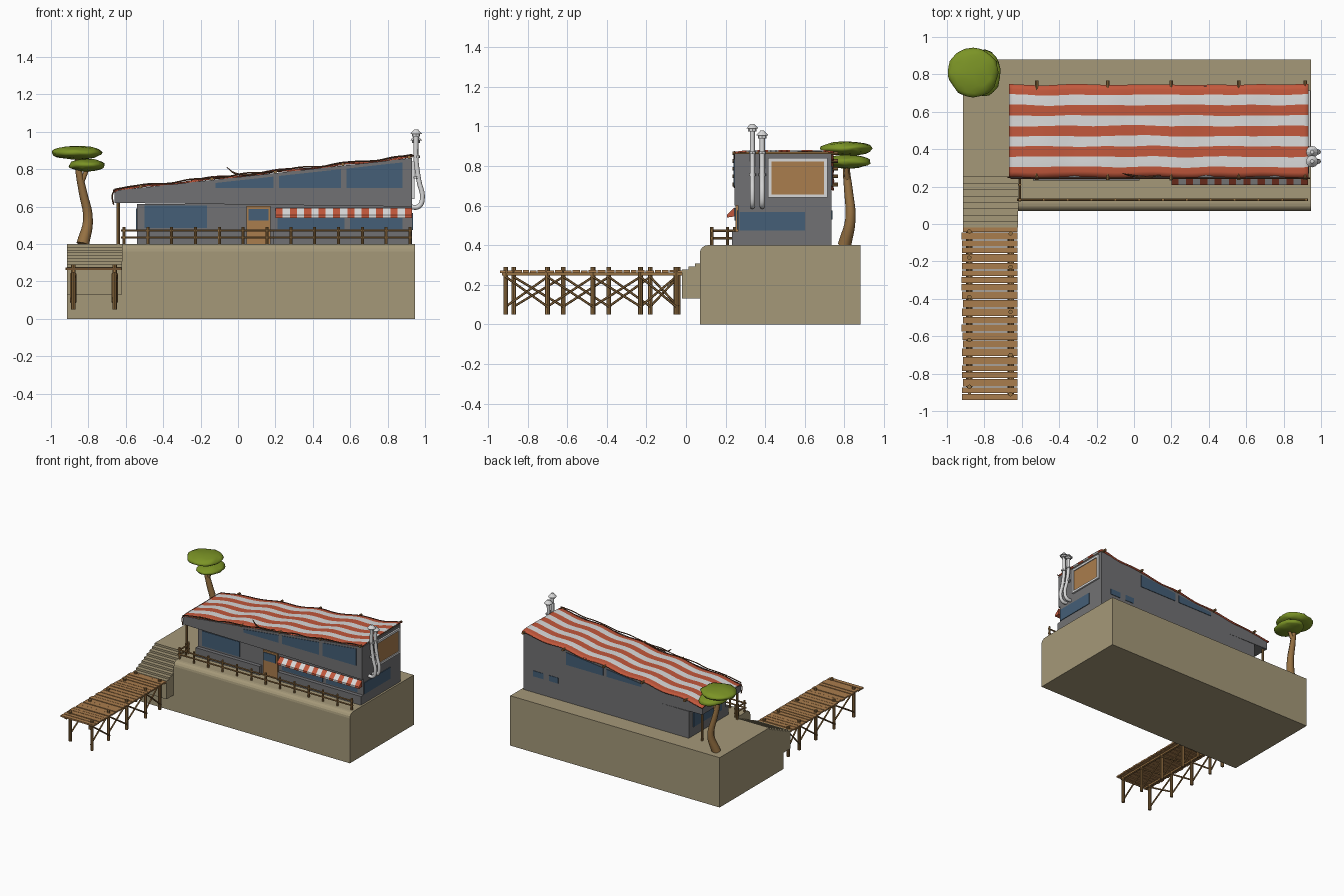
import bpy, bmesh, math, random
from mathutils import Vector, Matrix, noise

random.seed(4)
if "Cube" in bpy.data.objects:
    bpy.data.objects.remove(bpy.data.objects["Cube"])


def material(name, rgb):
    linear = [(c / 255) ** 2.2 for c in rgb] + [1]
    m = bpy.data.materials.new(name)
    m.use_nodes = True
    m.diffuse_color = linear
    m.node_tree.nodes["Principled BSDF"].inputs["Base Color"].default_value = linear
    return m


sand = material("sand", (163, 151, 120))
grey = material("wall grey", (113, 113, 115))
glass = material("window blue", (70, 95, 118))
red = material("canvas red", (192, 88, 62))
white = material("canvas white", (216, 216, 216))
plank_wood = material("plank wood", (168, 124, 78))
post_wood = material("post wood", (148, 112, 68))
dark_wood = material("dark wood", (98, 66, 46))
leaf = material("leaf green", (122, 146, 42))


# Shape helpers
def finish(name, bm, *mats, smooth=False):
    bmesh.ops.recalc_face_normals(bm, faces=bm.faces)
    mesh = bpy.data.meshes.new(name)
    bm.to_mesh(mesh)
    bm.free()
    for m in mats:
        mesh.materials.append(m)
    ob = bpy.data.objects.new(name, mesh)
    bpy.context.collection.objects.link(ob)
    if smooth:
        mesh.shade_smooth()
    return ob


def box(bm, x, y, z):
    size = Matrix.Diagonal((x[1] - x[0], y[1] - y[0], z[1] - z[0], 1))
    centre = Vector((sum(x), sum(y), sum(z))) / 2
    bmesh.ops.create_cube(bm, size=1, matrix=Matrix.Translation(centre) @ size)


def prism(bm, points, axis, lo, hi, index=0):
    def place(p, d):
        return (d, p[0], p[1]) if axis == "x" else (p[0], d, p[1])
    a, b = ([bm.verts.new(place(p, d)) for p in points] for d in (lo, hi))
    faces = [bm.faces.new(a), bm.faces.new(b[::-1])]
    for i in range(len(points)):
        j = (i + 1) % len(points)
        faces.append(bm.faces.new((a[i], b[i], b[j], a[j])))
    for f in faces:
        f.material_index = index


def rod(bm, a, b, r, r2=None, sides=8):
    a, b = Vector(a), Vector(b)
    turn = (b - a).to_track_quat("Z", "Y").to_matrix().to_4x4()
    bmesh.ops.create_cone(bm, cap_ends=True, segments=sides, radius1=r,
                          radius2=r if r2 is None else r2, depth=(b - a).length,
                          matrix=Matrix.Translation((a + b) / 2) @ turn)


def tube(name, points, radii, mat):
    curve = bpy.data.curves.new(name, "CURVE")
    curve.dimensions = "3D"
    curve.bevel_depth, curve.bevel_resolution = 1, 2
    curve.use_fill_caps = True
    curve.resolution_u = 5
    sp = curve.splines.new("BEZIER")
    sp.bezier_points.add(len(points) - 1)
    for bp, p, r in zip(sp.bezier_points, points, radii):
        bp.co, bp.radius = p, r
        bp.handle_left_type = bp.handle_right_type = "AUTO"
    curve.materials.append(mat)
    ob = bpy.data.objects.new(name, curve)
    bpy.context.collection.objects.link(ob)


# Ground block with a flight of steps at its left front
bm = bmesh.new()
front = [(0.07 + 0.04 * (1 - math.sin(t)), 0.36 + 0.04 * (1 - math.cos(t)))
         for t in (math.pi / 2 * k / 4 for k in range(5))]
front = [(0.11 - 0.04 * math.cos(t), 0.36 + 0.04 * math.sin(t))
         for t in (math.pi / 2 * k / 4 for k in range(5))]
prism(bm, [(0.88, 0), (0.88, 0.4)] + front[::-1] + [(0.07, 0)], "x", -0.62, 0.945)
finish("ground_block", bm, sand)
bm = bmesh.new()
steps = []
for i in range(8):
    y = 0.25 - 0.034 * i
    steps += [(y, 0.4 - 0.0155 * i), (y, 0.4 - 0.0155 * (i + 1))]
prism(bm, [(0.88, 0), (0.88, 0.4)] + steps
      + [(-0.02, 0.276), (-0.02, 0.13), (0.07, 0.13), (0.07, 0)], "x", -0.915, -0.62)
finish("ground_steps", bm, sand)

# Dock planks, posts and cross braces
bm = bmesh.new()
y = -0.94
while y < -0.03:
    w = random.uniform(0.028, 0.042)
    z = 0.262 + random.uniform(-0.002, 0.002)
    box(bm, (-0.918 + random.uniform(-0.005, 0.005), -0.622), (y, y + w), (z, z + 0.012))
    y += w + 0.005
finish("dock_planks", bm, plank_wood)
posts, braces = bmesh.new(), bmesh.new()
for x, row in ((-0.88, (-0.87, -0.62, -0.39, -0.18, -0.04)),
               (-0.66, (-0.91, -0.70, -0.47, -0.23, -0.05))):
    for y in row:
        rod(posts, (x, y, 0.05), (x, y, 0.29), 0.012)
    for a, b in zip(row, row[1:]):
        rod(braces, (x - 0.012, a, 0.09), (x - 0.012, b, 0.24), 0.006, sides=6)
        rod(braces, (x + 0.012, a, 0.24), (x + 0.012, b, 0.09), 0.006, sides=6)
    box(braces, (x - 0.008, x + 0.008), (-0.93, -0.02), (0.248, 0.261))
finish("dock_posts", posts, post_wood)
finish("dock_braces", braces, post_wood)


# House walls
def roof(x):
    return 0.685 + 0.11 * (x + 0.66)


bm = bmesh.new()
prism(bm, [(-0.66, 0.62), (0.93, 0.60), (0.93, roof(0.93)), (-0.64, roof(-0.64)),
           (-0.66, 0.675)], "y", 0.245, 0.735)
finish("upper_house", bm, grey)
bm = bmesh.new()
box(bm, (-0.54, 0.93), (0.262, 0.735), (0.4, 0.615))
box(bm, (-0.54, 0.03), (0.232, 0.27), (0.4, 0.47))
box(bm, (0.19, 0.93), (0.232, 0.27), (0.4, 0.47))
finish("lower_house", bm, grey)

# Windows
bm = bmesh.new()
for x0, x1 in ((-0.12, 0.19), (0.22, 0.55), (0.58, 0.88)):
    pane = [(x0, 0.70), (x1, 0.70), (x1, roof(x1) - 0.018), (x0, roof(x0) - 0.018)]
    prism(bm, pane, "y", 0.241, 0.246)
    if x1 < 0.6:
        prism(bm, pane, "y", 0.734, 0.739)
for x0, x1, z0, z1 in ((-0.5, -0.165, 0.485, 0.605), (0.21, 0.57, 0.48, 0.575),
                       (0.6, 0.88, 0.48, 0.575)):
    box(bm, (x0, x1), (0.257, 0.264), (z0, z1))
for x0, x1 in ((0.62, 0.70), (0.75, 0.84)):
    box(bm, (x0, x1), (0.734, 0.739), (0.53, 0.575))
box(bm, (0.929, 0.935), (0.27, 0.6), (0.475, 0.567))
box(bm, (-0.545, -0.539), (0.32, 0.68), (0.47, 0.59))
box(bm, (0.057, 0.163), (0.244, 0.25), (0.525, 0.588))
finish("window_panes", bm, glass)

# Door and framed end panel
bm = bmesh.new()
box(bm, (0.045, 0.175), (0.25, 0.265), (0.4, 0.602))
finish("front_door", bm, plank_wood)
bm = bmesh.new()
box(bm, (0.928, 0.936), (0.425, 0.705), (0.65, 0.83))
finish("end_panel", bm, plank_wood)
bm = bmesh.new()
for y in ((0.415, 0.432), (0.698, 0.715)):
    box(bm, (0.929, 0.943), y, (0.64, 0.84))
for z in ((0.64, 0.657), (0.823, 0.84)):
    box(bm, (0.929, 0.943), (0.415, 0.715), z)
finish("end_panel_frame", bm, white)

# Striped canvas laid over the roof, sagging between its poles
bm = bmesh.new()
poles = (-0.52, -0.14, 0.2, 0.56, 0.915)
nx, stripes, sub = 64, 9, 2
rows = []
for i in range(nx + 1):
    x = -0.668 + 1.6 * i / nx
    sag = 0.007 * math.cos((x + 0.14) / 0.355 * 2 * math.pi)
    row = []
    for j in range(stripes * sub + 1):
        v = j / (stripes * sub)
        n = noise.noise((x * 5, v * 3, 0))
        edge = abs(2 * v - 1) ** 8
        row.append(bm.verts.new((x, 0.25 + 0.495 * v + 0.008 * n,
                                 roof(x) + 0.013 + sag + 0.003 * n - 0.008 * edge)))
    rows.append(row)
for a, b in zip(rows, rows[1:]):
    for j in range(stripes * sub):
        f = bm.faces.new((a[j], b[j], b[j + 1], a[j + 1]))
        f.material_index = j // sub % 2
canvas = finish("roof_canvas", bm, red, white, smooth=True)
solid = canvas.modifiers.new("thickness", "SOLIDIFY")
solid.thickness = 0.008

# Roof poles and loose ropes
bm = bmesh.new()
for x in poles:
    rod(bm, (x, 0.235, roof(x) + 0.006), (x, 0.768, roof(x) + 0.006), 0.009)
finish("roof_poles", bm, post_wood)
tube("roof_rope", [(x, 0.245, roof(x) + 0.012 + 0.005 * math.sin(40 * x))
                   for x in (-0.66 + 0.1 * k for k in range(17))], [0.004] * 17, dark_wood)
tube("loose_rope", [(-0.06, 0.27, 0.81), (-0.02, 0.26, 0.78), (0.06, 0.25, 0.77),
                    (0.14, 0.26, 0.785)], [0.002, 0.005, 0.005, 0.003], dark_wood)
tube("hanging_rope", [(-0.66, 0.25, 0.69), (-0.672, 0.25, 0.66), (-0.665, 0.25, 0.61)],
     [0.004] * 3, dark_wood)

# Striped shop awning
bm = bmesh.new()
count = 19
for i in range(count):
    x = 0.2 + 0.73 * i / count
    prism(bm, [(0.246, 0.592), (0.208, 0.555), (0.208, 0.54), (0.246, 0.545)],
          "x", x, x + 0.73 / count, i % 2)
finish("shop_awning", bm, red, white)

# Porch posts and terrace railing
bm = bmesh.new()
for y in (0.265, 0.71):
    rod(bm, (-0.64, y, 0.4), (-0.64, y, 0.625), 0.009)
finish("porch_posts", bm, post_wood)
bm = bmesh.new()
for i in range(13):
    x = -0.61 + 1.53 * i / 12
    rod(bm, (x, 0.13, 0.4), (x, 0.13, 0.492), 0.008)
for y in (0.21, 0.245):
    rod(bm, (-0.61, y, 0.4), (-0.61, y, 0.492), 0.008)
for z in (0.435, 0.472):
    rod(bm, (-0.625, 0.13, z), (0.93, 0.13, z), 0.006)
    rod(bm, (-0.61, 0.12, z), (-0.61, 0.255, z), 0.006)
finish("terrace_railing", bm, post_wood)

# Two flue pipes with caps on the right wall
for side, y, top in (("front", 0.335, 0.975), ("rear", 0.385, 0.94)):
    tube(side + "_flue", [(0.925, y, 0.597), (0.965, y, 0.6), (0.985, y, 0.635),
                          (0.967, y, 0.74), (0.952, y, 0.85), (0.952, y, top)],
         [0.013] * 6, white)
    bm = bmesh.new()
    rod(bm, (0.952, y, top), (0.952, y, top + 0.015), 0.022)
    rod(bm, (0.952, y, top + 0.013), (0.952, y, top + 0.038), 0.032, 0.01, 12)
    for z in (0.75, 0.86):
        rod(bm, (0.955, y, z), (0.955, y, z + 0.012), 0.018)
    finish(side + "_flue_cap", bm, white)

# Tree
tube("tree_trunk", [(-0.83, 0.80, 0.4), (-0.802, 0.83, 0.53), (-0.83, 0.82, 0.68),
                    (-0.85, 0.81, 0.78), (-0.86, 0.81, 0.88)],
     [0.034, 0.026, 0.022, 0.018, 0.012], post_wood)
tube("tree_branch", [(-0.838, 0.815, 0.73), (-0.815, 0.81, 0.78), (-0.80, 0.81, 0.82)],
     [0.016, 0.012, 0.009], post_wood)
for name, centre, size in (("upper_leaves", (-0.86, 0.81, 0.888), (0.138, 0.133, 0.036)),
                           ("lower_leaves", (-0.808, 0.81, 0.822), (0.098, 0.125, 0.034))):
    bm = bmesh.new()
    bmesh.ops.create_icosphere(bm, subdivisions=3, radius=1)
    for v in bm.verts:
        v.co *= 1 + 0.12 * noise.noise(v.co * 2.2 + Vector(centre) * 9)
        v.co = Vector(centre) + Vector(s * c for s, c in zip(size, v.co))
    finish(name, bm, leaf, smooth=True)
